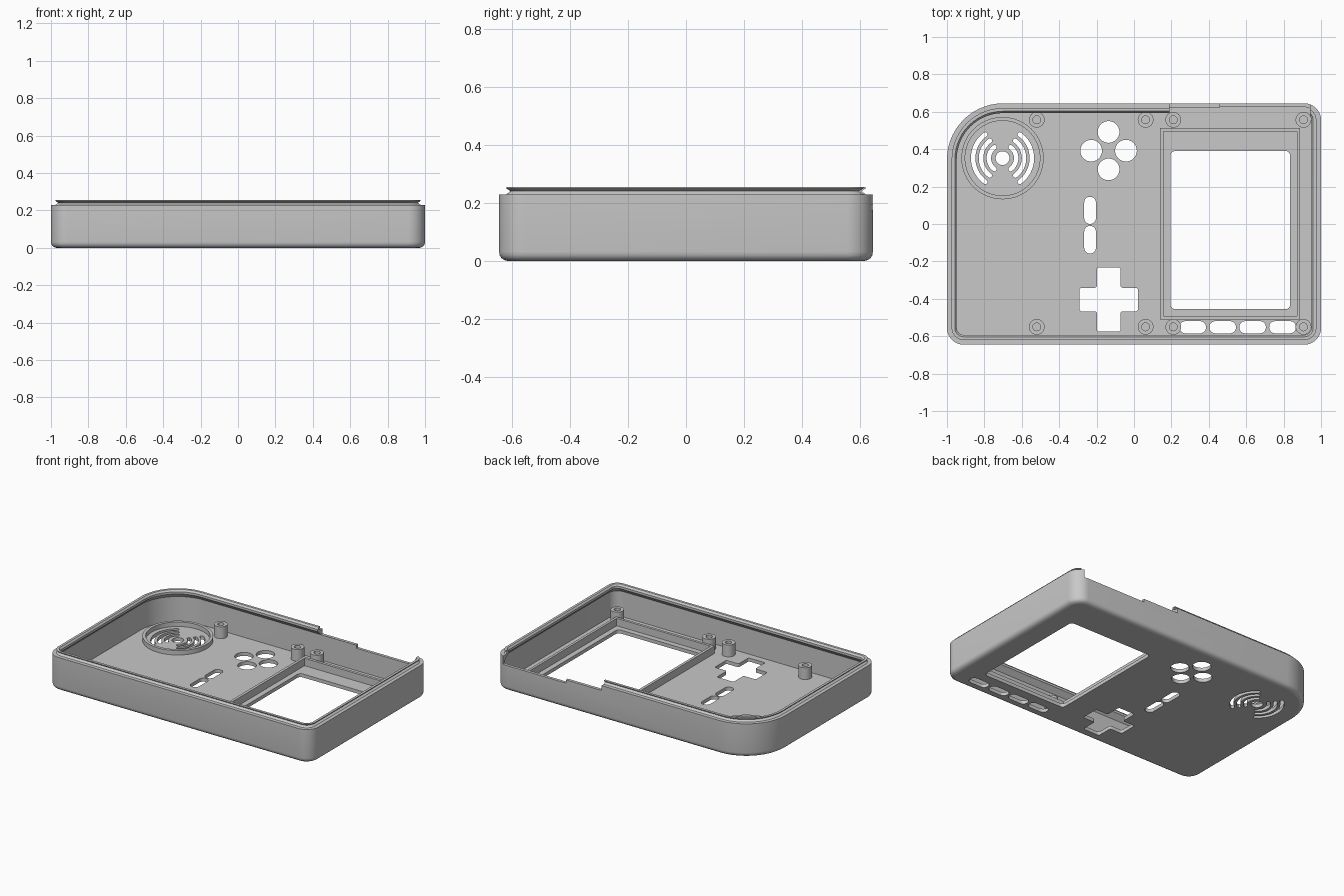
import bpy, bmesh
from math import sin, cos, pi, radians

cube = bpy.data.objects.get("Cube")
if cube:
    bpy.data.objects.remove(cube, do_unlink=True)

grey = bpy.data.materials.new("mid_grey_plastic")
grey.use_nodes = True
COLOUR = (0.58, 0.58, 0.58, 1)
grey.diffuse_color = COLOUR
grey.node_tree.nodes["Principled BSDF"].inputs["Base Color"].default_value = COLOUR


# --- 2D outlines ---
def arc(cx, cy, r, a0, a1, n):
    angles = [radians(a0 + (a1 - a0) * i / n) for i in range(n + 1)]
    return [(cx + r * cos(a), cy + r * sin(a)) for a in angles]


def circle(cx, cy, r, n=40):
    return arc(cx, cy, r, 0, 360, n)[:-1]


def rounded(x0, x1, y0, y1, radii, n=8):
    """Rounded rectangle; radii run back right, back left, front left, front right."""
    if not isinstance(radii, tuple):
        radii = (radii,) * 4
    points = []
    corners = [(x1, y1, -1, -1), (x0, y1, 1, -1), (x0, y0, 1, 1), (x1, y0, -1, 1)]
    for i, ((x, y, sx, sy), r) in enumerate(zip(corners, radii)):
        points += arc(x + sx * r, y + sy * r, r, 90 * i, 90 * i + 90, n)
    return points


def pill(cx, cy, w, h):
    r = min(w, h) / 2 - 0.001
    return rounded(cx - w / 2, cx + w / 2, cy - h / 2, cy + h / 2, r)


def case_outline(inset):
    x, y = 1 - inset, 0.645 - inset
    return rounded(-x, x, -y, y, (0.09 - inset, 0.3 - inset, 0.09 - inset, 0.09 - inset), 14)


def arc_slot(cx, cy, r, w, mid, half):
    """Curved slot with round ends."""
    a0, a1 = mid - half, mid + half
    end = [(cx + r * cos(radians(a)), cy + r * sin(radians(a))) for a in (a0, a1)]
    return (arc(cx, cy, r + w / 2, a0, a1, 20)
            + arc(*end[1], w / 2, a1, a1 + 180, 6)[1:-1]
            + arc(cx, cy, r - w / 2, a1, a0, 20)
            + arc(*end[0], w / 2, a0 + 180, a0 + 360, 6)[1:-1])


def cross(cx, cy, rx, ry, arm, r=0.012):
    """Plus shape with rounded corners, one quarter turn at a time."""
    points = []
    for k in range(4):
        long = ry if k % 2 else rx
        quarter = (arc(long - r, -arm + r, r, -90, 0, 5) + arc(long - r, arm - r, r, 0, 90, 5)
                   + arc(arm + r, arm + r, r, 270, 180, 5))
        c, s = cos(k * pi / 2), sin(k * pi / 2)
        points += [(cx + c * x - s * y, cy + s * x + c * y) for x, y in quarter]
    return points


# --- solids ---
def finish(obj):
    obj.data.materials.clear()
    obj.data.materials.append(grey)
    bpy.ops.object.select_all(action='DESELECT')
    obj.select_set(True)
    bpy.context.view_layer.objects.active = obj
    bpy.ops.object.shade_smooth_by_angle(angle=radians(30))
    return obj


def plate(name, z0, z1, outlines):
    """Extruded flat shape; outlines inside the first one become holes."""
    curve = bpy.data.curves.new(name, 'CURVE')
    curve.dimensions = '2D'
    curve.fill_mode = 'BOTH'
    curve.extrude = (z1 - z0) / 2
    for points in outlines:
        spline = curve.splines.new('POLY')
        spline.points.add(len(points) - 1)
        for p, (x, y) in zip(spline.points, points):
            p.co = (x, y, 0, 1)
        spline.use_cyclic_u = True
    temp = bpy.data.objects.new(name + "_curve", curve)
    bpy.context.collection.objects.link(temp)
    bpy.context.view_layer.update()
    mesh = bpy.data.meshes.new_from_object(
        temp.evaluated_get(bpy.context.evaluated_depsgraph_get()))
    bpy.data.objects.remove(temp, do_unlink=True)
    bm = bmesh.new()
    bm.from_mesh(mesh)
    bmesh.ops.translate(bm, verts=bm.verts, vec=(0, 0, (z0 + z1) / 2))
    bmesh.ops.remove_doubles(bm, verts=bm.verts, dist=0.0001)
    bmesh.ops.recalc_face_normals(bm, faces=bm.faces)
    bm.to_mesh(mesh)
    bm.free()
    obj = bpy.data.objects.new(name, mesh)
    bpy.context.collection.objects.link(obj)
    return finish(obj)


def cut_box(target, x0, x1, y0, y1, z0, z1):
    bpy.ops.mesh.primitive_cube_add(size=1, location=((x0 + x1) / 2, (y0 + y1) / 2, (z0 + z1) / 2))
    cutter = bpy.context.object
    cutter.scale = (x1 - x0, y1 - y0, z1 - z0)
    bpy.ops.object.transform_apply(location=False, rotation=False, scale=True)
    mod = target.modifiers.new("cut", 'BOOLEAN')
    mod.operation, mod.object, mod.solver = 'DIFFERENCE', cutter, 'EXACT'
    bpy.context.view_layer.objects.active = target
    bpy.ops.object.modifier_apply(modifier=mod.name)
    bpy.data.objects.remove(cutter, do_unlink=True)


FLOOR = 0.024
BASE = FLOOR - 0.002

# Thin side wall: (inset, height) section with rounded foot and a grooved,
# overhanging snap lip that is chamfered underneath
section = [(0.03, 0), (0.018, 0.003), (0.008, 0.01), (0.002, 0.02), (0, 0.032), (0, 0.23),
           (0.025, 0.23), (0.039, 0.241), (0.025, 0.25), (0.025, 0.255), (0.042, 0.255),
           (0.052, 0.243), (0.052, 0.228), (0.02, 0.196), (0.02, BASE), (0.035, BASE)]
bm = bmesh.new()
rings = [[bm.verts.new((x, y, z)) for x, y in case_outline(inset)] for inset, z in section]
for a, b in zip(rings, rings[1:] + rings[:1]):
    for i in range(len(a)):
        j = (i + 1) % len(a)
        bm.faces.new((a[i], a[j], b[j], b[i]))
bmesh.ops.recalc_face_normals(bm, faces=bm.faces)
mesh = bpy.data.meshes.new("side_wall")
bm.to_mesh(mesh)
bm.free()
wall = bpy.data.objects.new("side_wall", mesh)
bpy.context.collection.objects.link(wall)

# Stepped opening in the back wall, where the lip is missing
cut_box(wall, 0.19, 0.47, 0.56, 0.7, 0.197, 0.3)
cut_box(wall, 0.46, 0.94, 0.56, 0.7, 0.175, 0.3)
finish(wall)

# Face plate with all its openings
speaker = (-0.703, 0.352)
holes = [rounded(0.195, 0.835, -0.455, 0.39, 0.025),
         cross(-0.135, -0.404, 0.156, 0.172, 0.063),
         pill(-0.235, 0.073, 0.062, 0.145), pill(-0.235, -0.084, 0.062, 0.148),
         circle(*speaker, 0.037)]
holes += [circle(-0.136 + dx, 0.392 + dy, 0.058)
          for dx, dy in ((0.093, 0), (-0.093, 0), (0, 0.1), (0, -0.1))]
holes += [pill(0.314 + 0.16 * i, -0.552, 0.142, 0.065) for i in range(4)]
holes += [arc_slot(*speaker, r, 0.024, mid, 54)
          for r in (0.073, 0.115, 0.157) for mid in (0, 180)]
plate("face_plate", 0, FLOOR, [case_outline(0.03)] + holes)

# Speaker ring and screen frame
plate("speaker_ring", BASE, 0.055, [circle(*speaker, 0.22, 64), circle(*speaker, 0.2, 64)])
plate("screen_frame", BASE, 0.075,
      [[(0.139, -0.51), (0.888, -0.51), (0.888, 0.514), (0.139, 0.514)],
       [(0.158, -0.492), (0.871, -0.492), (0.871, 0.495), (0.158, 0.495)]])

# Screw posts
for x in (-0.52, 0.062, 0.21, 0.906):
    for y, side in ((0.557, "back"), (-0.55, "front")):
        plate("screw_post_" + side, BASE, 0.105, [circle(x, y, 0.042, 32), circle(x, y, 0.021, 24)])
